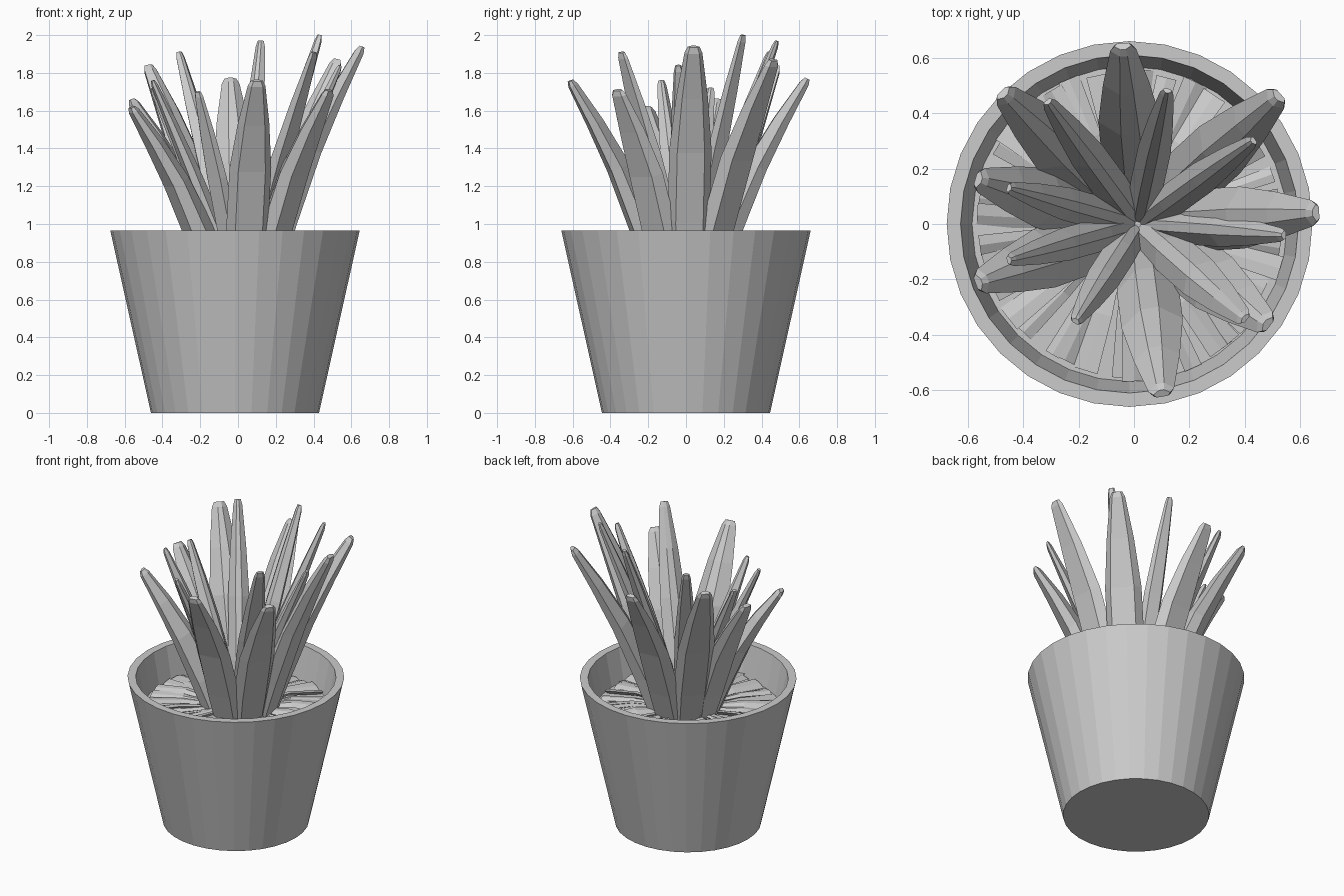
import bpy, bmesh, math, random
from mathutils import Vector

random.seed(4)
cube = bpy.data.objects.get("Cube")
if cube:
    bpy.data.objects.remove(cube)

grey = bpy.data.materials.new("plain_grey")
grey.use_nodes = True
grey.diffuse_color = (0.6, 0.6, 0.6, 1)
grey.node_tree.nodes["Principled BSDF"].inputs["Base Color"].default_value = (0.6, 0.6, 0.6, 1)

CENTRE_X = -0.016
SIDES = 32
UP = Vector((0, 0, 1))


def finish(name, bm):
    bmesh.ops.recalc_face_normals(bm, faces=bm.faces)
    mesh = bpy.data.meshes.new(name)
    bm.to_mesh(mesh)
    bm.free()
    mesh.materials.append(grey)
    obj = bpy.data.objects.new(name, mesh)
    bpy.context.scene.collection.objects.link(obj)


def loft(bm, rings, cap_start=True):
    """Skin a sequence of closed rings of points."""
    loops = [[bm.verts.new(p) for p in ring] for ring in rings]
    for a, b in zip(loops, loops[1:]):
        n = len(a)
        for i in range(n):
            j = (i + 1) % n
            bm.faces.new((a[i], a[j], b[j], b[i]))
    if cap_start:
        bm.faces.new(loops[0])
    bm.faces.new(loops[-1])


def circle(radius, z):
    return [Vector((CENTRE_X + radius * math.cos(math.tau * i / SIDES),
                    radius * math.sin(math.tau * i / SIDES), z)) for i in range(SIDES)]


# Pot: tapered wall with a flat rim and hollow top
bm = bmesh.new()
loft(bm, [circle(r, z) for r, z in
          ((0.445, 0), (0.66, 0.965), (0.61, 0.965), (0.555, 0.68))])
finish("pot", bm)

# Soil: flat disc under the dry leaves
bm = bmesh.new()
loft(bm, [circle(0.57, 0.75), circle(0.04, 0.77)], cap_start=False)
finish("soil", bm)

# Dry leaves: thin wedges fanned over the soil, each rolled a little
bm = bmesh.new()
WEDGES = 38
for i in range(WEDGES):
    a = math.tau * (i + random.uniform(-0.35, 0.35)) / WEDGES
    out, side = Vector((math.cos(a), math.sin(a), 0)), Vector((-math.sin(a), math.cos(a), 0))
    roll = side + UP * random.uniform(-0.4, 0.4)
    lift = random.uniform(-0.005, 0.025)
    width = random.uniform(0.6, 1.1)
    rings = []
    for r, half, z in ((0.1, 0.012, 0.77), (0.34, 0.035, 0.775 + lift),
                       (random.uniform(0.54, 0.57), 0.045, 0.76 + lift / 2)):
        mid = out * r + Vector((CENTRE_X, 0, z))
        rings.append([mid + roll * half * width, mid + UP * 0.008,
                      mid - roll * half * width, mid - UP * 0.02])
    loft(bm, rings)
finish("dry_leaves", bm)

# Leaf stations: share of the path, width factor, thickness factor
STATIONS = ((0, 0.85, 1), (0.26, 1, 1.05), (0.55, 1, 0.85),
            (0.78, 0.75, 0.62), (0.975, 0.42, 0.36), (1, 0.28, 0.2))
# Cross-section: across, outward; flat back and a ridged inner face
SECTION = ((-1, 0.15), (-0.65, 0.85), (0.65, 0.85), (1, 0.15), (0.3, -0.7), (-0.3, -0.7))


def leaf(name, tip, half, thick, root_radius, sag):
    tip = Vector(tip)
    flat = Vector((tip.x, tip.y, 0)).normalized()
    root = flat * root_radius + Vector((0.015, 0, 0.7))
    side = UP.cross(flat)
    outward = side.cross((tip - root).normalized())
    rings = []
    for t, w, d in STATIONS:
        mid = root.lerp(tip, t) - outward * sag * math.sin(math.pi * t)
        rings.append([mid + side * u * half * w + outward * v * thick * d
                      for u, v in SECTION])
    bm = bmesh.new()
    loft(bm, rings)
    finish(name, bm)


# Broad outer leaves: tip position
BROAD = ((0.655, 0.04, 1.94), (0.52, 0.46, 1.87), (-0.04, 0.64, 1.77),
         (-0.47, 0.47, 1.84), (-0.56, 0.16, 1.66), (-0.56, -0.21, 1.62),
         (0.1, -0.61, 1.76), (0.48, -0.36, 1.71))
# Slim inner leaves: tip position, half width
SLIM = (((0.43, 0.3, 2.0), 0.06), ((0.12, 0.48, 1.97), 0.06), ((-0.31, 0.44, 1.91), 0.065),
        ((-0.45, 0.13, 1.72), 0.06), ((-0.45, -0.13, 1.76), 0.06), ((-0.21, -0.35, 1.7), 0.06),
        ((0.4, -0.34, 1.91), 0.08), ((0.54, -0.04, 1.84), 0.06))
for i, tip in enumerate(BROAD):
    leaf(f"outer_leaf_{i + 1}", tip, 0.112, 0.085, 0.12, 0.045)
for i, (tip, half) in enumerate(SLIM):
    leaf(f"inner_leaf_{i + 1}", tip, half, 0.055, 0.025, 0.012)
